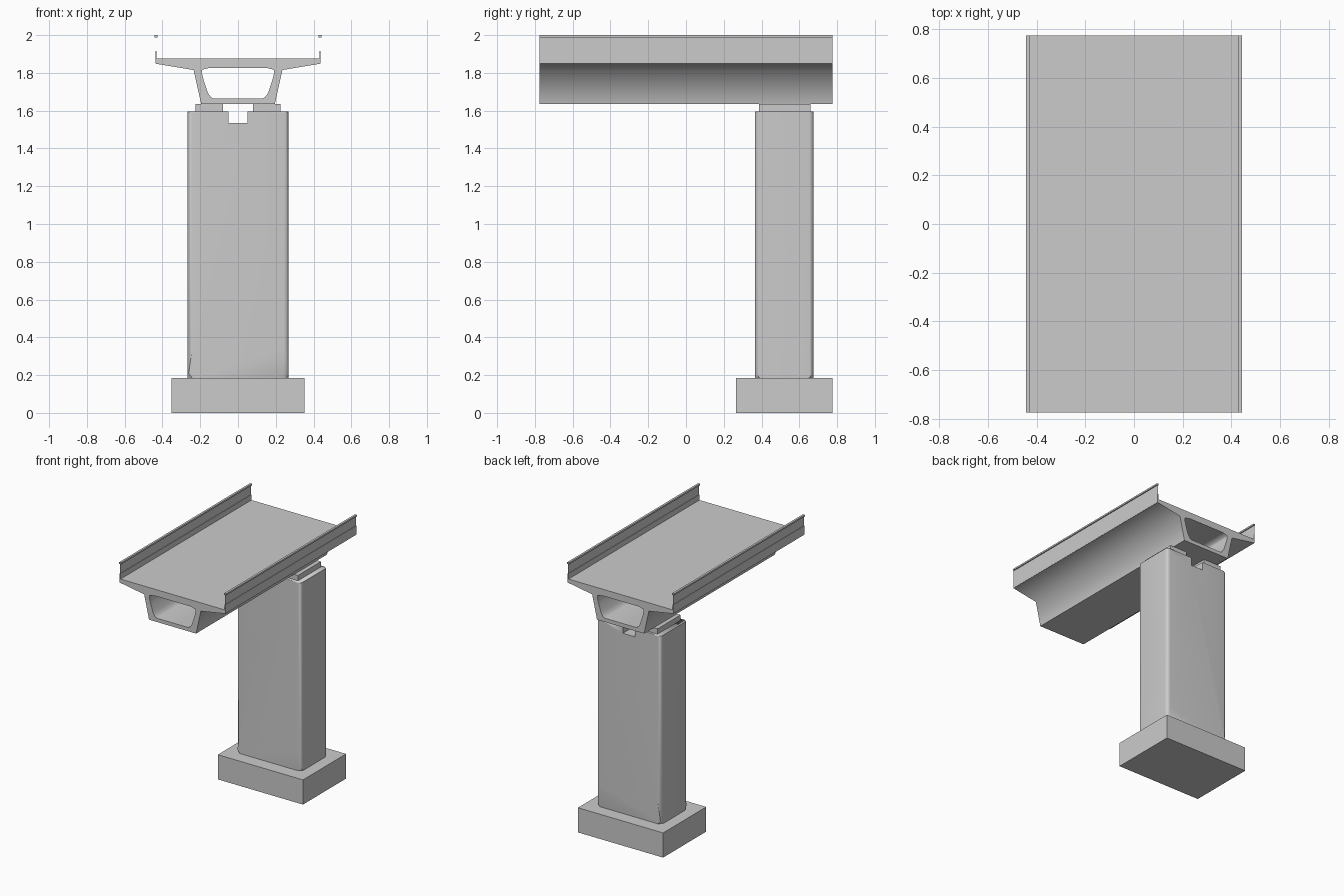
import bpy, bmesh, math

if "Cube" in bpy.data.objects:
    bpy.data.objects.remove(bpy.data.objects["Cube"])


def finish(name, bm, smooth=None):
    bmesh.ops.recalc_face_normals(bm, faces=bm.faces)
    mesh = bpy.data.meshes.new(name)
    bm.to_mesh(mesh)
    bm.free()
    obj = bpy.data.objects.new(name, mesh)
    bpy.context.collection.objects.link(obj)
    if smooth:
        bpy.ops.object.select_all(action='DESELECT')
        obj.select_set(True)
        bpy.context.view_layer.objects.active = obj
        bpy.ops.object.shade_smooth_by_angle(angle=math.radians(smooth))
    return obj


def box(name, x0, x1, y0, y1, z0, z1):
    bm = bmesh.new()
    bmesh.ops.create_cube(bm, size=1)
    for v in bm.verts:
        v.co.x = x0 + (v.co.x + .5) * (x1 - x0)
        v.co.y = y0 + (v.co.y + .5) * (y1 - y0)
        v.co.z = z0 + (v.co.z + .5) * (z1 - z0)
    return finish(name, bm)


def mirrored(half):
    """Closed x-symmetric outline from its right half, (x, z) points."""
    return half + [(-x, z) for x, z in reversed(half)]


def extrude_loops(loops, y0, y1):
    """Extrude (x, z) outlines (outer, then holes) along y."""
    bm = bmesh.new()
    for pts in loops:
        vs = [bm.verts.new((x, y0, z)) for x, z in pts]
        for a, b in zip(vs, vs[1:] + vs[:1]):
            bm.edges.new((a, b))
    bmesh.ops.triangle_fill(bm, edges=bm.edges[:], use_beauty=True)
    ret = bmesh.ops.extrude_face_region(bm, geom=bm.faces[:], use_keep_orig=True)
    new = [g for g in ret['geom'] if isinstance(g, bmesh.types.BMVert)]
    bmesh.ops.translate(bm, verts=new, vec=(0, y1 - y0, 0))
    return bm


L = 0.775  # half length of the span

# Footing
box("footing", -.353, .353, .265, L, 0, .185)

# Pier with a notch across its top and rounded vertical corners
bm = extrude_loops([mirrored([(.267, .185), (.267, 1.596), (.05, 1.596), (.05, 1.535)])],
                   .366, .676)
corners = [e for e in bm.edges
           if all(abs(abs(v.co.x) - .267) < 1e-4 for v in e.verts)
           and abs(e.verts[0].co.z - e.verts[1].co.z) > 1]
bmesh.ops.bevel(bm, geom=corners, offset=.025, segments=6, profile=.5, affect='EDGES')
finish("pier", bm, 30)

# Hollow box girder with cantilevered deck
outer = mirrored([(.195, 1.636), (.235, 1.815), (.437, 1.849), (.437, 1.877)])
hole = mirrored([(.13, 1.664), (.143, 1.671), (.16, 1.695), (.183, 1.765),
                 (.192, 1.803), (.189, 1.817), (.15, 1.827)])
finish("box_girder", extrude_loops([outer, hole], -L, L), 72)

for side, s in (("left", -1), ("right", 1)):
    # Bearing block
    box(side + "_bearing", *sorted((s * .08, s * .226)), .387, .66, 1.59, 1.636)
    # Low kerb wall, paper-thin screen and top rail
    box(side + "_parapet", *sorted((s * .431, s * .438)), -L, L, 1.85, 1.917)
    box(side + "_top_rail", *sorted((s * .427, s * .443)), -L, L, 1.988, 2.0)
    bm = bmesh.new()
    x = s * .435
    bm.faces.new([bm.verts.new(p) for p in
                  ((x, -L, 1.917), (x, L, 1.917), (x, L, 1.988), (x, -L, 1.988))])
    finish(side + "_screen", bm)
